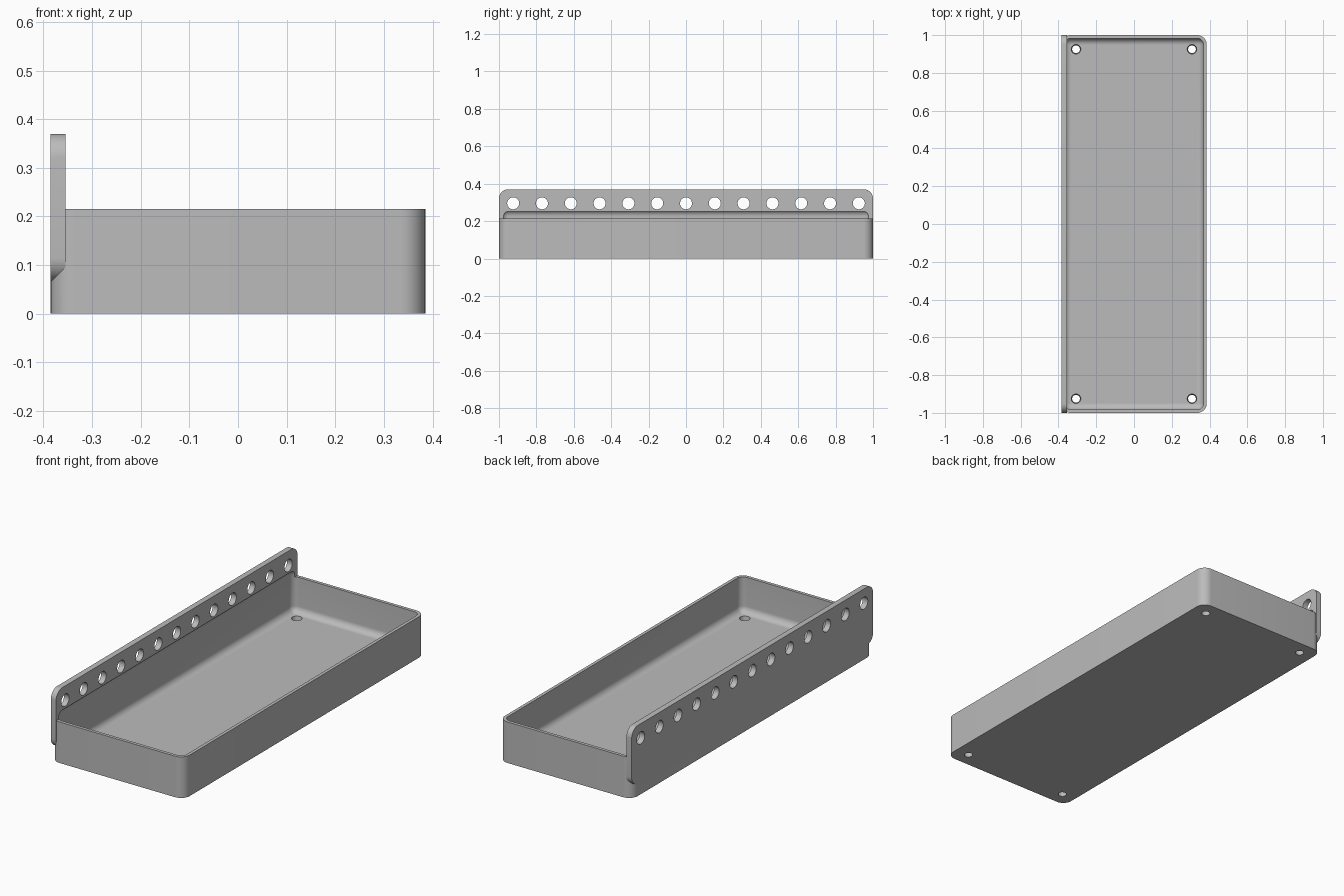
import bpy, bmesh
from math import radians
from mathutils import Matrix

if "Cube" in bpy.data.objects:
    bpy.data.objects.remove(bpy.data.objects["Cube"], do_unlink=True)

HALF_X, HALF_Y = 0.385, 1.0
RIM, PLATE_TOP, PLATE_LOW = 0.215, 0.37, 0.065
WALL, FLOOR, THICK = 0.017, 0.03, 0.03
CORNER, FILLET = 0.05, 0.034

grey = bpy.data.materials.new("plain grey")
grey.use_nodes = True
grey.diffuse_color = (0.5, 0.5, 0.5, 1)
grey.node_tree.nodes["Principled BSDF"].inputs["Base Color"].default_value = (0.5, 0.5, 0.5, 1)


def make_object(name, bm):
    mesh = bpy.data.meshes.new(name)
    bm.to_mesh(mesh)
    bm.free()
    mesh.materials.append(grey)
    obj = bpy.data.objects.new(name, mesh)
    bpy.context.collection.objects.link(obj)
    return obj


def rounded_box(name, low, high, radius, axis=None, segments=10):
    """Box with the edges along one axis rounded, or all edges when axis is None."""
    bm = bmesh.new()
    bmesh.ops.create_cube(bm, size=1)
    for v in bm.verts:
        v.co = [high[i] if v.co[i] > 0 else low[i] for i in range(3)]
    edges = [e for e in bm.edges if axis is None
             or abs((e.verts[0].co - e.verts[1].co).normalized()[axis]) > 0.9]
    bmesh.ops.bevel(bm, geom=edges, offset=radius, segments=segments,
                    profile=0.5, affect='EDGES')
    return make_object(name, bm)


def pins(name, centres, r_low, r_high, depth, turn):
    """A row of round cutters in one mesh."""
    bm = bmesh.new()
    for c in centres:
        bmesh.ops.create_cone(bm, cap_ends=True, segments=32, radius1=r_low,
                              radius2=r_high, depth=depth,
                              matrix=Matrix.Translation(c) @ turn)
    return make_object(name, bm)


def combine(target, other, operation):
    mod = target.modifiers.new(operation.lower(), 'BOOLEAN')
    mod.operation, mod.object, mod.solver = operation, other, 'EXACT'
    graph = bpy.context.evaluated_depsgraph_get()
    mesh = bpy.data.meshes.new_from_object(target.evaluated_get(graph))
    target.modifiers.clear()
    target.data = mesh
    bpy.data.objects.remove(other, do_unlink=True)


# Tray block with rounded upright corners
tray = rounded_box("tray_with_hole_plate", (-HALF_X, -HALF_Y, 0), (HALF_X, HALF_Y, RIM), CORNER, 2)

# Upright mounting plate along the left-hand long side
plate = rounded_box("mounting_plate", (-HALF_X, -HALF_Y, PLATE_LOW),
                    (-HALF_X + THICK, HALF_Y, PLATE_TOP), CORNER, 0)
combine(tray, plate, 'UNION')

# Filleted cavity, which also coves slightly into the plate
cavity = rounded_box("cavity", (-HALF_X + WALL, -HALF_Y + WALL, FLOOR),
                     (HALF_X - WALL, HALF_Y - WALL, 0.26), FILLET)
combine(tray, cavity, 'DIFFERENCE')

# Row of mounting holes in the plate
row = [(-HALF_X + THICK / 2, 0.154 * i, 0.295) for i in range(-6, 7)]
combine(tray, pins("plate_holes", row, 0.032, 0.032, 0.1, Matrix.Rotation(radians(90), 4, 'Y')),
        'DIFFERENCE')

# Drain holes in the floor, wider at the top
drains = [(x, y, FLOOR / 2) for x in (-0.307, 0.307) for y in (-0.925, 0.925)]
combine(tray, pins("floor_holes", drains, 0.019, 0.027, 0.05, Matrix.Identity(4)), 'DIFFERENCE')

# Smooth the curves, keep the edges crisp
bpy.ops.object.select_all(action='DESELECT')
tray.select_set(True)
bpy.context.view_layer.objects.active = tray
bpy.ops.object.shade_smooth_by_angle(angle=radians(30))
